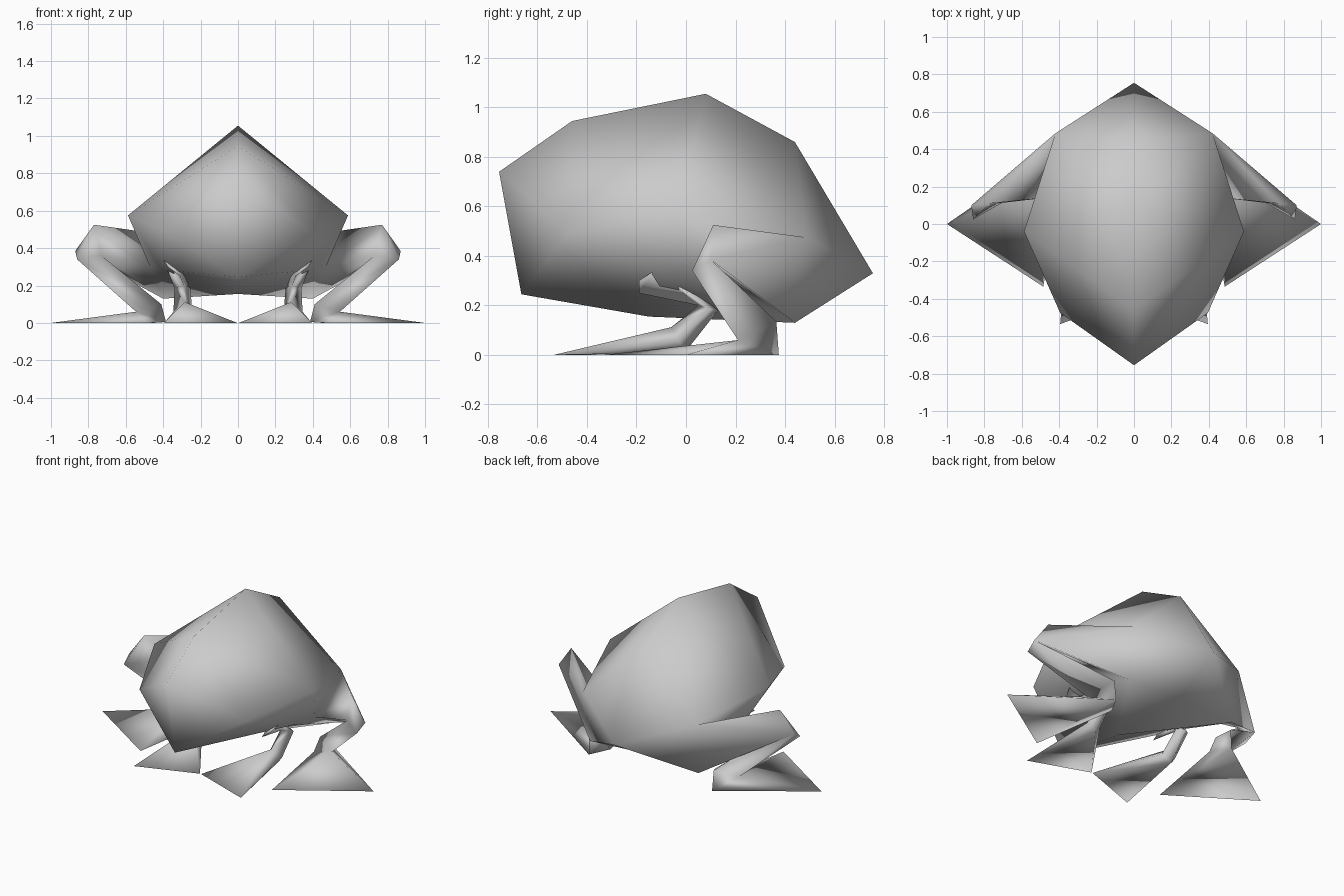
import bpy, bmesh

cube = bpy.data.objects.get("Cube")
if cube:
    bpy.data.objects.remove(cube, do_unlink=True)

# Single plain grey
grey = bpy.data.materials.new("plain_grey")
grey.use_nodes = True
GREY = (0.6, 0.6, 0.6, 1.0)
grey.diffuse_color = GREY
grey.node_tree.nodes["Principled BSDF"].inputs["Base Color"].default_value = GREY


def build(name, points, faces, sides):
    """Smooth mesh from named points of one half, repeated for each side sign."""
    bm = bmesh.new()
    for s in sides:
        v = {k: bm.verts.new((s * x, y, z)) for k, (x, y, z) in points.items()}
        for f in faces:
            bm.faces.new([v[k] for k in f.split()])
    bmesh.ops.remove_doubles(bm, verts=bm.verts[:], dist=1e-4)
    bmesh.ops.recalc_face_normals(bm, faces=bm.faces[:])
    me = bpy.data.meshes.new(name)
    bm.to_mesh(me)
    bm.free()
    me.materials.append(grey)
    for p in me.polygons:
        p.use_smooth = True
    bpy.context.collection.objects.link(bpy.data.objects.new(name, me))


# Body with the hind legs growing out of it
body_points = {
    # centre line
    "nose": (0, -.755, .74), "brow": (0, -.46, .945), "peak": (0, .08, 1.055),
    "rump": (0, .44, .86), "tail": (0, .755, .33), "seat": (0, .44, .155),
    "belly": (0, -.15, .155), "chin": (0, -.665, .245),
    # side of the body
    "cheek": (.395, -.475, .49), "flank": (.588, -.04, .575), "hip": (.42, .485, .475),
    "shoulder": (.41, 0, .285), "haunch": (.4, .44, .13), "groin": (.47, .14, .3),
    # knee
    "knee_top": (.77, .11, .525), "knee_out": (.87, .1, .385),
    "knee_front": (.86, .025, .34), "knee_in": (.73, .11, .36),
    # ankle and foot
    "ankle_front": (.545, .21, .06), "ankle_back": (.46, .365, .135),
    "ankle_in": (.41, .28, .1), "heel_out": (.455, .375, 0), "heel_in": (.385, .25, .005),
    "toe_out": (1, 0, 0), "toe_in": (.485, -.335, 0),
}
back = ["nose brow cheek", "brow flank cheek", "brow peak flank", "peak hip flank",
        "peak rump hip", "rump tail hip", "tail haunch hip"]
underside = ["tail seat haunch", "seat belly haunch", "belly shoulder haunch",
             "belly chin shoulder", "chin nose cheek", "chin cheek shoulder",
             "cheek flank shoulder", "flank groin shoulder", "flank hip groin",
             "shoulder groin haunch"]
thigh = ["hip knee_top knee_out", "hip knee_out haunch", "haunch knee_out knee_in",
         "groin haunch knee_in", "groin knee_in knee_top", "groin knee_top hip",
         "knee_top knee_in knee_front", "knee_top knee_front knee_out"]
shin = ["knee_out knee_front ankle_front ankle_back",
        "knee_front knee_in ankle_in ankle_front", "knee_in knee_out ankle_back ankle_in"]
hind_foot = ["ankle_back heel_out ankle_front", "ankle_front heel_out toe_out",
             "ankle_front toe_out toe_in", "ankle_front toe_in heel_in",
             "ankle_front heel_in ankle_in", "ankle_in heel_in heel_out ankle_back",
             "heel_out heel_in toe_in toe_out"]
build("body_and_hind_legs", body_points, back + underside + thigh + shin + hind_foot, (1, -1))

# Front legs: upper arm runs back to the elbow, forearm returns to a webbed foot
arm_points = {
    "s0": (.34, -.05, .33), "s1": (.4, -.125, .342), "s2": (.31, -.19, .25),
    "s3": (.29, -.1, .28), "cap": (.375, -.19, .3),
    "e0": (.3, .13, .18), "e1": (.34, .1, .185), "e2": (.29, .05, .2), "e3": (.255, .1, .195),
    "w0": (.3, -.005, .01), "w1": (.345, -.03, .06), "w2": (.285, -.06, .112),
    "w3": (.245, -.03, .06),
    "toe_out": (.395, -.535, 0), "toe_in": (.004, -.395, 0),
}
arm = []
for i in range(4):
    j = (i + 1) % 4
    arm += [f"s{i} s{j} e{j} e{i}", f"e{i} e{j} w{j} w{i}", f"s{i} s{j} cap"]
arm += ["w2 toe_out toe_in", "w1 toe_out w2", "w0 toe_out w1",
        "w3 w2 toe_in", "w0 w3 toe_in", "w0 toe_in toe_out"]
for side, s in (("left", 1), ("right", -1)):
    build(f"{side}_front_leg", arm_points, arm, (s,))
